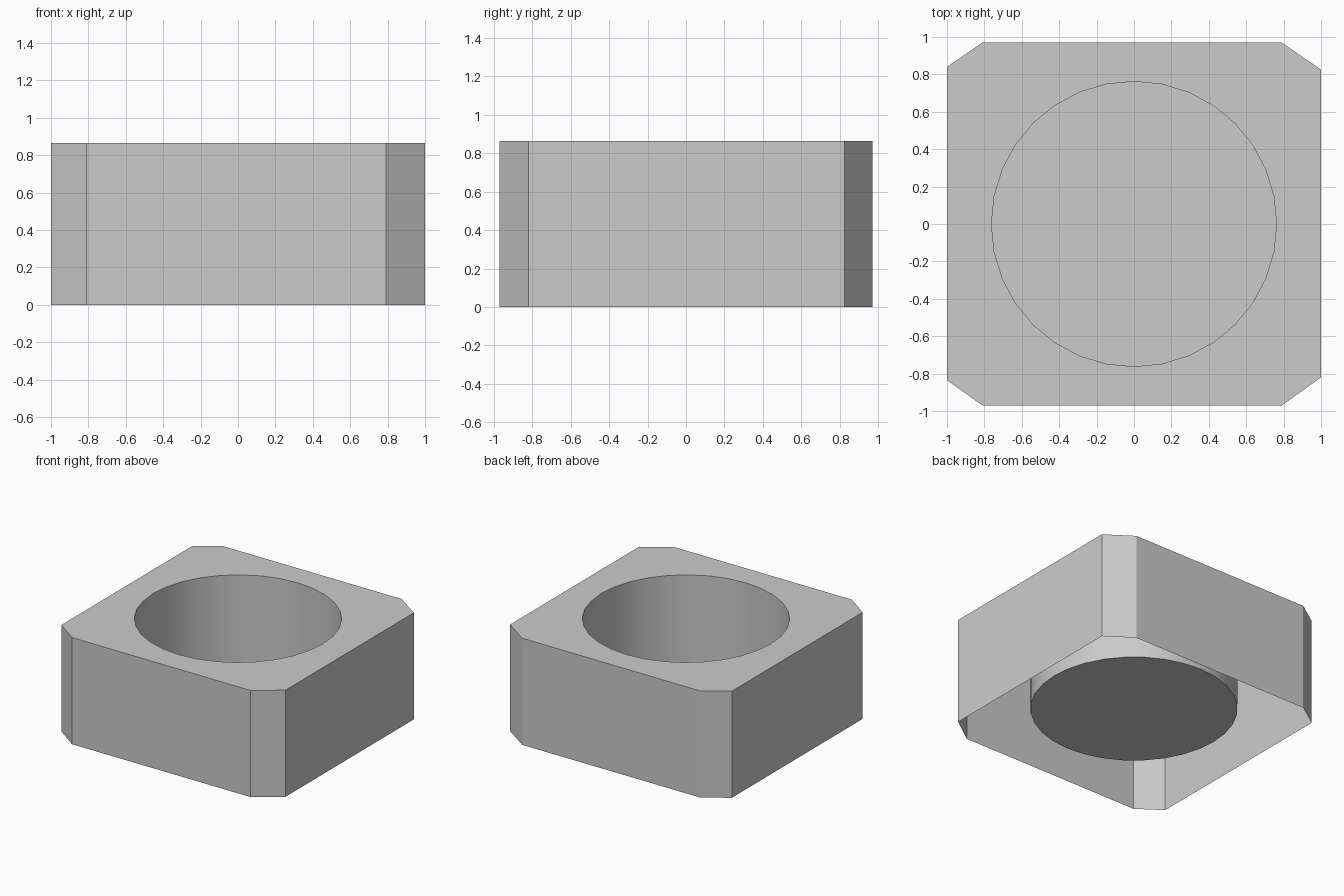
import bpy, bmesh, math

if "Cube" in bpy.data.objects:
    bpy.data.objects.remove(bpy.data.objects["Cube"])

HEIGHT, FLOOR_Z, RADIUS, SIDES = 0.865, 0.12, 0.762, 32
OUTLINE = [(-0.81, -0.97), (0.79, -0.97), (1, -0.82), (1, 0.825),
           (0.79, 0.97), (-0.81, 0.97), (-1, 0.84), (-1, -0.835)]
CIRCLE = [(RADIUS * math.cos(2 * math.pi * i / SIDES),
           RADIUS * math.sin(2 * math.pi * i / SIDES)) for i in range(SIDES)]

bm = bmesh.new()


def ring(points, z):
    return [bm.verts.new((x, y, z)) for x, y in points]


def wall(lower, upper, inward=False, smooth=False):
    """Join two rings with quads and return the edges of the upper ring."""
    n = len(lower)
    for i in range(n):
        j = (i + 1) % n
        quad = [lower[i], lower[j], upper[j], upper[i]]
        face = bm.faces.new(quad[::-1] if inward else quad)
        face.smooth = smooth
    return [bm.edges.get((upper[i], upper[(i + 1) % n])) for i in range(n)]


# Outer shell with clipped corners, open underneath
outer_rim = wall(ring(OUTLINE, 0), ring(OUTLINE, HEIGHT))

# Round well with a closed floor, single-surface like the shell
floor = ring(CIRCLE, FLOOR_Z)
well_rim = wall(floor, ring(CIRCLE, HEIGHT), inward=True, smooth=True)
bm.faces.new(floor)

# Top plate between the outer rim and the well
top = bmesh.ops.triangle_fill(bm, edges=outer_rim + well_rim,
                              use_beauty=True, normal=(0, 0, 1))
for item in top["geom"]:
    if isinstance(item, bmesh.types.BMFace):
        item.normal_update()
        if item.normal.z < 0:
            item.normal_flip()

mesh = bpy.data.meshes.new("block_with_round_well")
bm.to_mesh(mesh)
bm.free()
block = bpy.data.objects.new("block_with_round_well", mesh)
bpy.context.collection.objects.link(block)

# Smooth well wall, sharp rims and corners
bpy.context.view_layer.objects.active = block
block.select_set(True)
bpy.ops.object.shade_smooth_by_angle(angle=math.radians(30))
